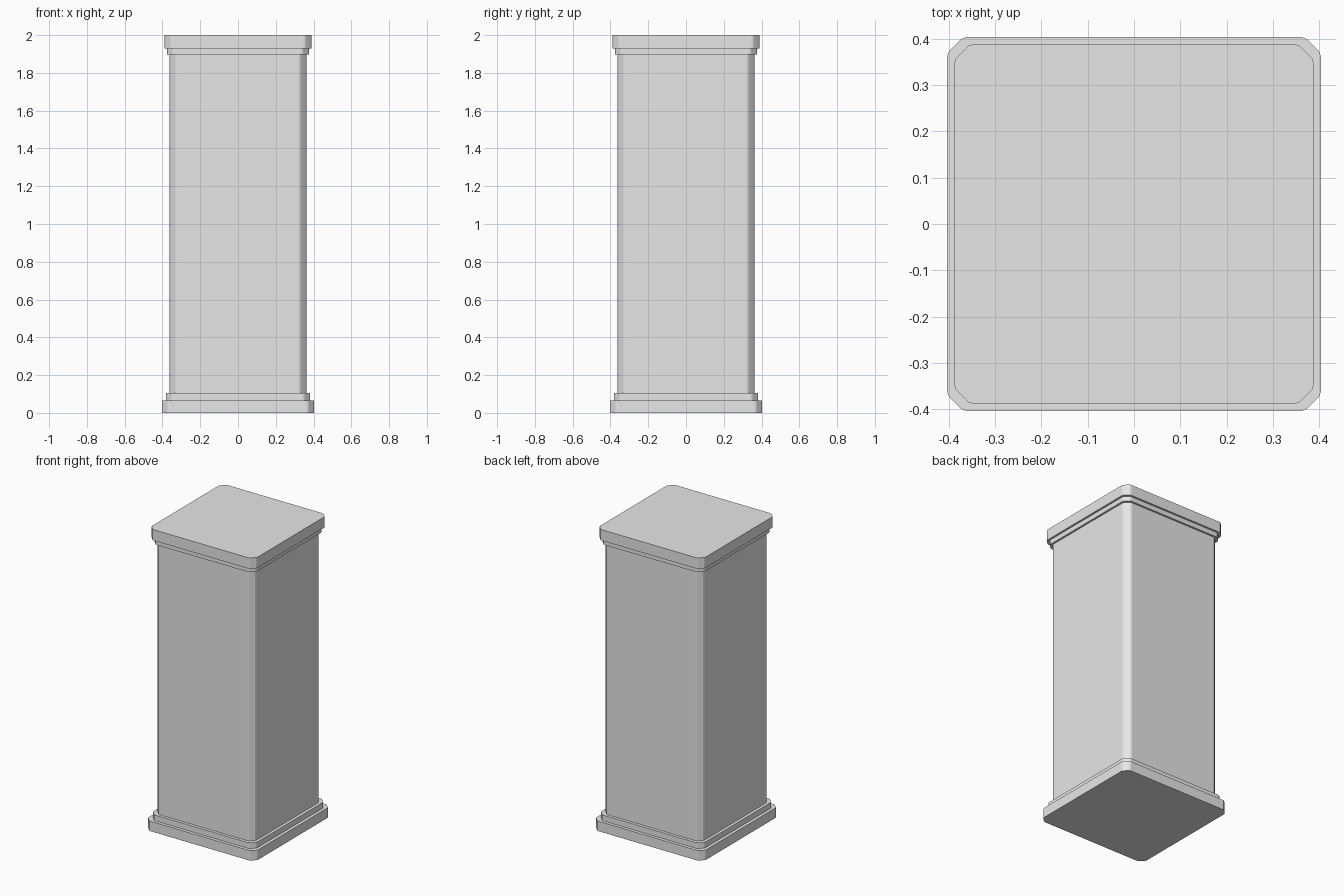
import bpy
import bmesh

cube = bpy.data.objects.get("Cube")
if cube:
    bpy.data.objects.remove(cube, do_unlink=True)

# One plain grey stone material
stone = bpy.data.materials.new("grey_stone")
stone.use_nodes = True
grey = (0.8, 0.8, 0.8, 1.0)
stone.diffuse_color = grey
stone.node_tree.nodes["Principled BSDF"].inputs["Base Color"].default_value = grey


def corner_outline(half):
    """Square outline whose corners are cut by three facets."""
    a, b, c = half - 0.041, half - 0.03, half - 0.004
    corner = [(half, a), (c, b), (b, c), (a, half)]
    points = []
    for _ in range(4):
        points += corner
        corner = [(-y, x) for x, y in corner]
    return points


def slab(name, half, bottom, top):
    """Extrude the cut-corner square between two heights."""
    bm = bmesh.new()
    base = bm.faces.new([bm.verts.new((x, y, bottom)) for x, y in corner_outline(half)])
    side = bmesh.ops.extrude_face_region(bm, geom=[base], use_keep_orig=True)
    raised = [v for v in side["geom"] if isinstance(v, bmesh.types.BMVert)]
    bmesh.ops.translate(bm, verts=raised, vec=(0, 0, top - bottom))
    bmesh.ops.recalc_face_normals(bm, faces=bm.faces)
    mesh = bpy.data.meshes.new(name)
    bm.to_mesh(mesh)
    bm.free()
    mesh.materials.append(stone)
    obj = bpy.data.objects.new(name, mesh)
    bpy.context.collection.objects.link(obj)
    return obj


# Stacked parts from the ground up
slab("base_plinth", 0.403, 0.0, 0.066)
slab("base_step", 0.382, 0.066, 0.104)
slab("shaft", 0.362, 0.104, 1.897)
slab("neck_collar", 0.375, 1.897, 1.928)
slab("top_cap", 0.388, 1.928, 2.0)
